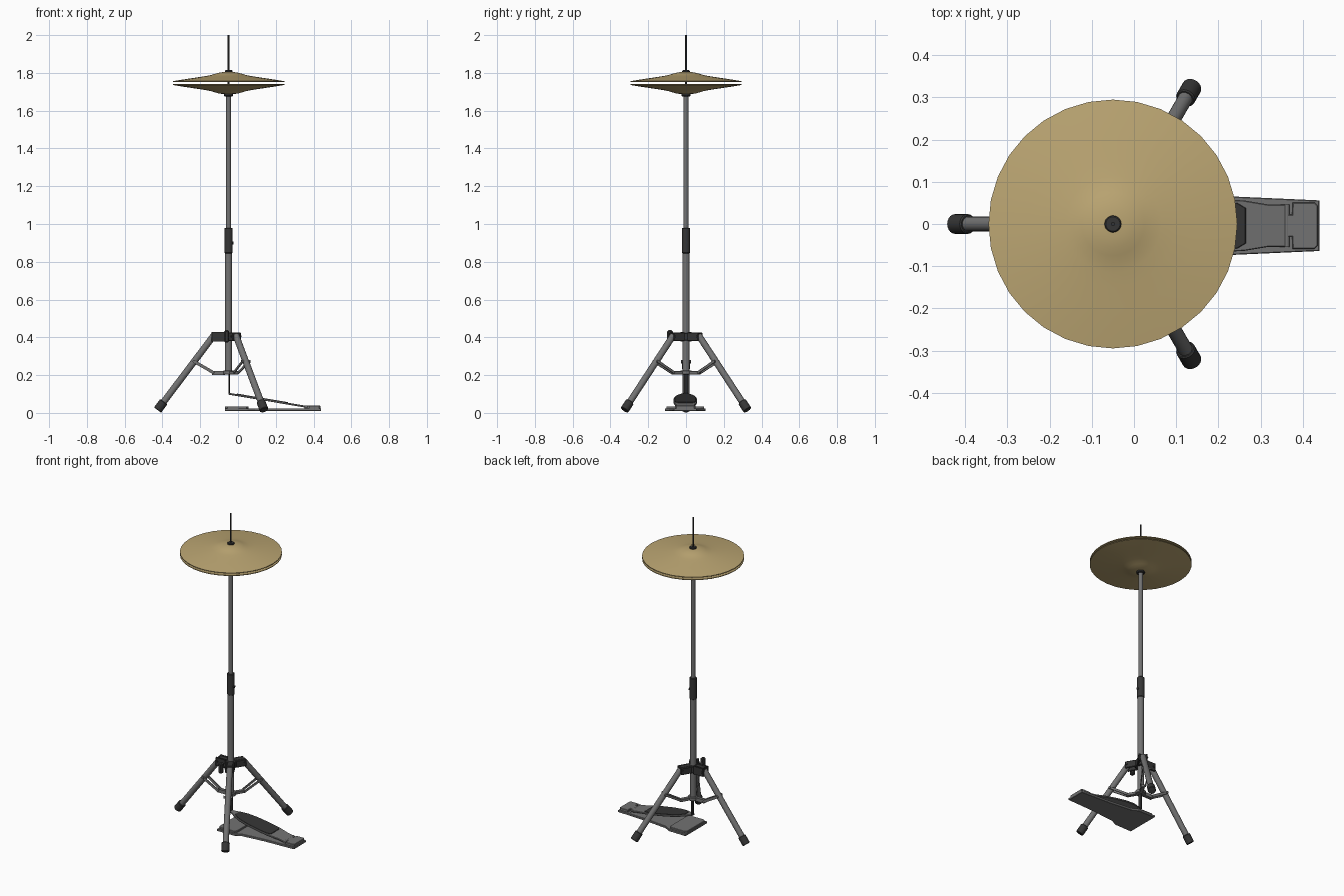
import bpy, bmesh, math
from mathutils import Vector, Matrix

if "Cube" in bpy.data.objects:
    bpy.data.objects.remove(bpy.data.objects["Cube"])

CX = -0.05  # stand axis


def material(name, rgb):
    m = bpy.data.materials.new(name)
    m.diffuse_color = (*rgb, 1)
    m.use_nodes = True
    m.node_tree.nodes["Principled BSDF"].inputs["Base Color"].default_value = m.diffuse_color
    return m


METAL = material("grey metal", (0.17, 0.17, 0.17))
DARK = material("dark rubber", (0.036, 0.036, 0.036))
BRASS = material("brass", (0.50, 0.38, 0.17))


def finish(name, bm, mat, smooth=True):
    bmesh.ops.recalc_face_normals(bm, faces=bm.faces[:])
    me = bpy.data.meshes.new(name)
    bm.to_mesh(me)
    bm.free()
    me.materials.append(mat)
    ob = bpy.data.objects.new(name, me)
    bpy.context.collection.objects.link(ob)
    if smooth:
        bpy.ops.object.select_all(action='DESELECT')
        ob.select_set(True)
        bpy.context.view_layer.objects.active = ob
        bpy.ops.object.shade_smooth_by_angle(angle=math.radians(35))
    return ob


def lathe(name, profile, mat, origin=(CX, 0, 0), axis=(0, 0, 1), seg=24, closed=False):
    """Spin (radius, height) points round an axis; radius 0 makes a pole."""
    bm = bmesh.new()
    vs = [bm.verts.new((r, 0, h)) for r, h in profile]
    es = [bm.edges.new(p) for p in zip(vs, vs[1:])]
    if closed:
        es.append(bm.edges.new((vs[-1], vs[0])))
    bmesh.ops.spin(bm, geom=vs + es, axis=(0, 0, 1), cent=(0, 0, 0),
                   angle=math.tau, steps=seg, use_duplicate=False)
    bmesh.ops.remove_doubles(bm, verts=bm.verts[:], dist=1e-5)
    rot = Vector(axis).to_track_quat('Z', 'Y').to_matrix().to_4x4()
    bm.transform(Matrix.Translation(origin) @ rot)
    return finish(name, bm, mat)


def rod(name, a, b, r, mat, seg=16, bevel=0.0):
    a, b = Vector(a), Vector(b)
    n, c = (b - a).length, bevel
    pts = [(0, 0), (r - c, 0), (r, c), (r, n - c), (r - c, n), (0, n)]
    if not c:
        pts = [(0, 0), (r, 0), (r, n), (0, n)]
    return lathe(name, pts, mat, a, b - a, seg)


def bar(name, a, b, width, height, mat, bevel=0.003):
    """Rectangular bar from a to b; width is kept horizontal."""
    a, b = Vector(a), Vector(b)
    d = (b - a).normalized()
    side = Vector((0, 0, 1)).cross(d)
    side = side.normalized() if side.length > 0.01 else Vector((0, 1, 0))
    up = d.cross(side)
    bm = bmesh.new()
    bmesh.ops.create_cube(bm, size=1)
    for v in bm.verts:
        x, y, z = v.co
        v.co = (a + b) / 2 + d * x * (b - a).length + side * y * width + up * z * height
    if bevel:
        bmesh.ops.bevel(bm, geom=bm.edges[:], offset=bevel, segments=1, affect='EDGES')
    return finish(name, bm, mat, False)


def plate(name, half, bottom, thick, mat, cy=-0.004, bevel=0.002):
    """Plate mirrored in y from (x, half width) points; bottom(x) gives its height."""
    bm = bmesh.new()
    loop = [(x, cy + h) for x, h in half] + [(x, cy - h) for x, h in reversed(half)]
    f = bm.faces.new([bm.verts.new((x, y, bottom(x))) for x, y in loop])
    r = bmesh.ops.extrude_face_region(bm, geom=[f])
    bmesh.ops.translate(bm, vec=(0, 0, thick),
                        verts=[v for v in r['geom'] if isinstance(v, bmesh.types.BMVert)])
    if bevel:
        rim = [e for e in bm.edges if abs(e.verts[0].co.x - e.verts[1].co.x) > 1e-5
               or abs(e.verts[0].co.y - e.verts[1].co.y) > 1e-5]
        bmesh.ops.bevel(bm, geom=rim, offset=bevel, segments=1, affect='EDGES')
    return finish(name, bm, mat, False)


def polar(r, angle, z, side=0.0):
    c, s = math.cos(angle), math.sin(angle)
    return (CX + r * c - side * s, r * s + side * c, z)


# Cymbals: one bowed profile with a bell, the lower one turned over
bow = [(0.006, 0.049), (0.03, 0.048), (0.055, 0.044), (0.075, 0.038), (0.095, 0.032),
       (0.115, 0.028), (0.15, 0.0225), (0.20, 0.015), (0.25, 0.0075), (0.295, 0.0)]
shell = bow + [(r, h - 0.004) for r, h in reversed(bow)]
lathe("top_cymbal", [(r, 1.756 + h) for r, h in shell], BRASS, seg=32, closed=True)
lathe("bottom_cymbal", [(r, 1.736 - h) for r, h in shell], BRASS, seg=32, closed=True)

# Column: pull rod, tubes, sleeve, clutch and cymbal seat
rod("pull_rod", (CX, 0, 1.66), (CX, 0, 2.0), 0.0048, DARK, 12)
rod("upper_tube", (CX, 0, 0.95), (CX, 0, 1.68), 0.0135, METAL, 24)
rod("lower_tube", (CX, 0, 0.205), (CX, 0, 0.87), 0.019, METAL, 24)
rod("height_sleeve", (CX, 0, 0.845), (CX, 0, 0.98), 0.022, DARK, 24, 0.003)
rod("sleeve_screw", (CX, 0, 0.90), (CX + 0.026, 0, 0.90), 0.008, DARK, 12)
rod("clutch_nut", (CX, 0, 1.80), (CX, 0, 1.814), 0.02, DARK, 20, 0.003)
rod("cymbal_seat", (CX, 0, 1.676), (CX, 0, 1.690), 0.024, DARK, 20, 0.003)

# Tripod hub and lower collar
rod("tripod_hub", (CX, 0, 0.382), (CX, 0, 0.424), 0.034, DARK, 24, 0.003)
rod("lower_collar", (CX, 0, 0.202), (CX, 0, 0.224), 0.030, METAL, 24, 0.003)

# Three legs with brackets, rubber feet and paired braces
for i, deg in enumerate((180, 60, -60), 1):
    t = math.radians(deg)
    top, foot = Vector(polar(0.078, t, 0.41)), Vector(polar(0.376, t, 0.015))
    d = (foot - top).normalized()
    rod(f"leg_{i}", top, foot - d * 0.02, 0.0175, METAL, 20)
    rod(f"rubber_foot_{i}", foot - d * 0.055, foot, 0.0235, DARK, 20, 0.003)
    for s in (-1, 1):
        bar(f"hub_cheek_{i}", polar(0.02, t, 0.403, s * 0.021),
            polar(0.088, t, 0.403, s * 0.021), 0.010, 0.044, DARK)
        bar(f"brace_{i}", polar(0.078, t, 0.212, s * 0.014),
            polar(0.182, t, 0.272, s * 0.020), 0.006, 0.014, METAL, 0.001)
    bar(f"hub_arm_{i}", polar(0.02, t, 0.414), polar(0.084, t, 0.414), 0.036, 0.022, DARK)
    bar(f"collar_arm_{i}", polar(0.02, t, 0.212), polar(0.085, t, 0.212), 0.022, 0.018, METAL, 0.002)
    rod(f"hub_pin_{i}", polar(0.078, t, 0.405, -0.03), polar(0.078, t, 0.405, 0.03), 0.006, DARK, 12)
    rod(f"brace_pin_{i}", polar(0.182, t, 0.272, -0.026), polar(0.182, t, 0.272, 0.026), 0.008, METAL, 12)

# Wing bolt on the hub front
rod("wing_bolt_shaft", (CX - 0.01, -0.02, 0.405), (CX - 0.01, -0.085, 0.405), 0.010, DARK, 12)
bar("wing_bolt_grip", (CX - 0.01, -0.085, 0.372), (CX - 0.01, -0.085, 0.438), 0.03, 0.026, DARK, 0.007)

# Pull strap from the column to the toe of the pedal
rod("pull_strap_rod", (CX + 0.003, 0, 0.10), (CX + 0.003, 0, 0.23), 0.004, DARK, 10)
bar("pull_strap", (CX + 0.003, 0, 0.10), (CX + 0.003, 0, 0.215), 0.022, 0.005, DARK, 0)

# Pedal base: thin frame, thick wide toe block and heel plate
plate("pedal_base", [(-0.07, 0.108), (0.05, 0.106), (0.09, 0.085), (0.24, 0.069), (0.44, 0.060)],
      lambda x: 0.010, 0.014, METAL)
plate("toe_block", [(-0.068, 0.085), (-0.055, 0.1), (0.045, 0.098), (0.055, 0.08)],
      lambda x: 0.022, 0.013, METAL)
plate("heel_plate", [(0.352, 0.026), (0.375, 0.026), (0.376, 0.055), (0.428, 0.055), (0.436, 0.047)],
      lambda x: 0.022, 0.016, METAL)


# Sloping footboard with a dark grip pad
def slope(x):
    return 0.030 + (0.37 - x) * 0.168


plate("footboard", [(-0.05, 0.010), (-0.03, 0.018), (0.0, 0.034), (0.04, 0.050), (0.10, 0.060),
                    (0.18, 0.063), (0.26, 0.060), (0.32, 0.050), (0.365, 0.050)],
      lambda x: slope(x) - 0.004, 0.010, METAL)
plate("footboard_pad", [(-0.005, 0.018), (0.02, 0.036), (0.06, 0.048), (0.12, 0.056),
                        (0.20, 0.057), (0.245, 0.054), (0.265, 0.042)],
      lambda x: slope(x) + 0.004, 0.005, DARK, bevel=0.0015)
rod("heel_hinge", (0.362, -0.054, 0.032), (0.362, 0.046, 0.032), 0.007, METAL, 12)
